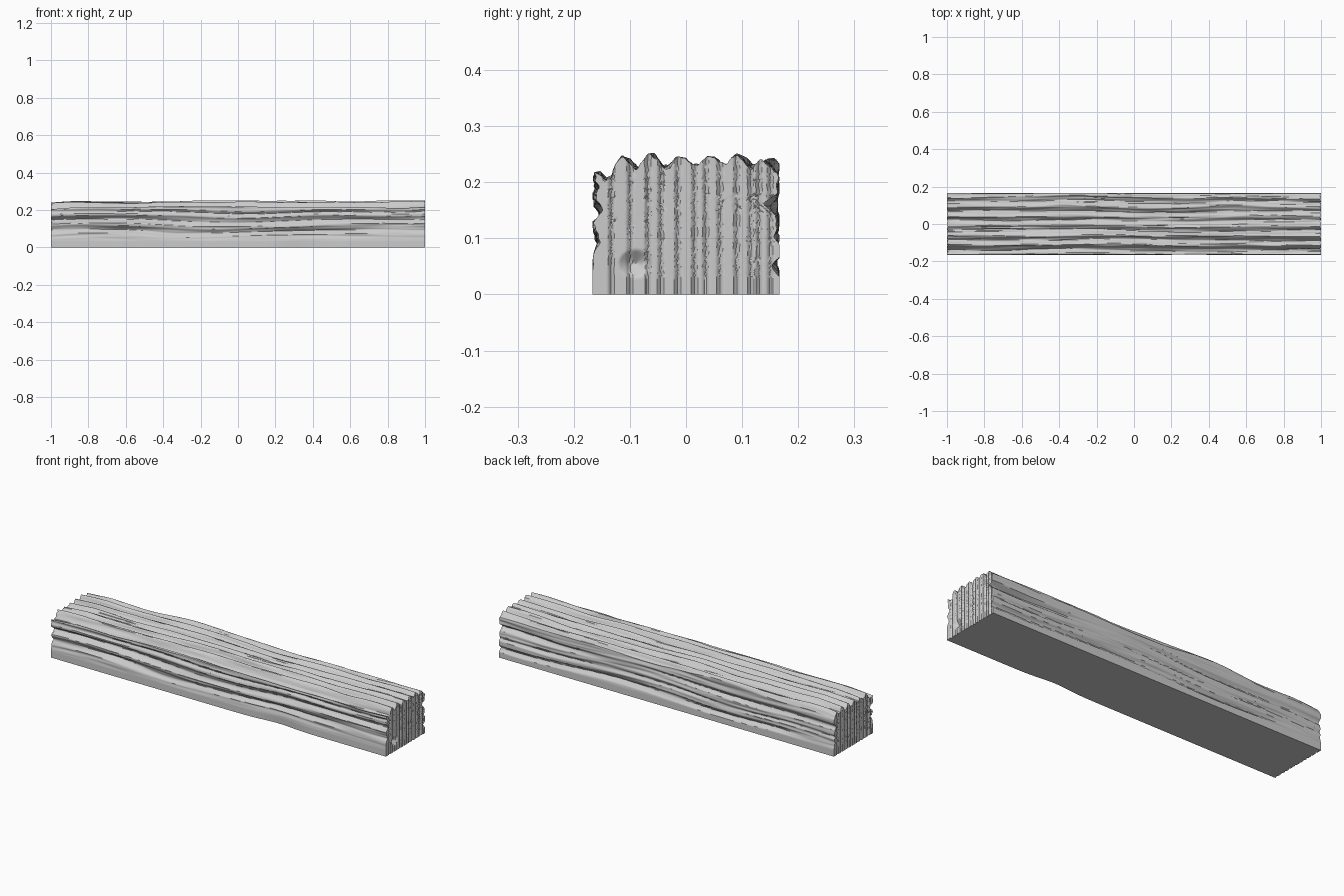
import bpy, bmesh, math
from mathutils import Vector, noise

old = bpy.data.objects.get("Cube")
if old:
    bpy.data.objects.remove(old, do_unlink=True)

HALF_W, TALL = 0.167, 0.252
NX, NY, NZ = 160, 110, 64


def grain(x, t, along, across, seed):
    """Noise stretched along the beam."""
    return noise.noise(Vector((x * along, t * across, seed)))


def clamp(v, low=0.0, high=1.0):
    return max(low, min(high, v))


def groove(t, centre, width):
    return max(0.0, 1 - abs(t - centre) / width) ** 0.8


def top_height(x, y):
    """Weathered ridges running along the top."""
    ym = y + 0.012 * grain(x, y, 1.5, 5, 3)
    h = 0.234 + 0.011 * math.cos(math.tau * (ym + 0.01) / 0.053)
    h += 0.010 * grain(x, ym, 1.6, 38, 11) + 0.007 * grain(x, ym, 4, 95, 17)
    h += 0.006 * grain(x, 0, 2.5, 1, 23)
    h -= 0.03 * clamp((-y - 0.11) / 0.05) + 0.012 * clamp((y - 0.12) / 0.04)
    h -= 0.012 * clamp((-x - 0.85) / 0.15)
    return min(h, TALL)


def side_depth(x, z, lines, seed):
    """Wandering splits and fine grain on a long side."""
    zm = z + 0.022 * grain(x, z, 1.7, 4, seed)
    d = 0.0
    for n, (centre, width, depth) in enumerate(lines):
        strength = clamp(0.75 + 0.9 * grain(x, n, 1.6, 3.7, seed + 5))
        d += depth * strength * groove(zm, centre, width)
    fade = clamp((z - 0.035) / 0.03)
    d += fade * (0.007 * (grain(x, zm, 1.6, 30, seed + 9) + 0.5)
                 + 0.004 * grain(x, zm, 4, 80, seed + 13))
    return max(d, 0.0)


FRONT = [(0.085, 0.02, 0.024), (0.14, 0.022, 0.024), (0.185, 0.012, 0.01)]
BACK = [(0.06, 0.018, 0.018), (0.112, 0.012, 0.010), (0.165, 0.016, 0.022)]
END_CUTS = (-.133, -.1, -.068, -.045, -.015, .015, .035, .06, .09, .115, .13, .15)


def end_depth(y, z, side):
    """Vertical saw grooves, with one chipped hollow."""
    d = max(0.007 * groove(y * side, c, 0.005) for c in END_CUTS)
    if side > 0:
        d += 0.02 * max(0, 1 - math.hypot((y + 0.09) / 0.03, (z - 0.055) / 0.025))
    return d


def place(i, j, k):
    x, v, w = 2 * i / NX - 1, j / NY, k / NZ
    z = w * top_height(x, (2 * v - 1) * HALF_W)
    front = -HALF_W + side_depth(x, z, FRONT, 31)
    front += 0.014 * math.exp(-((x - 0.35) / 0.12) ** 2) * (1 - w)
    back = HALF_W - side_depth(x, z, BACK, 57)
    y = front + v * (back - front)
    if i in (0, NX):
        x -= x * end_depth(y, z, x)
    return x, y, z


# Weathered beam: the six sides of a grid box share their border vertices
bm = bmesh.new()
verts = {}


def vert(*key):
    if key not in verts:
        verts[key] = bm.verts.new(place(*key))
    return verts[key]


def sheet(na, nb, where):
    for a in range(na):
        for b in range(nb):
            corners = (a, b), (a + 1, b), (a + 1, b + 1), (a, b + 1)
            bm.faces.new([vert(*where(*c)) for c in corners])


for end in (0, 1):
    sheet(NX, NY, lambda a, b: (a, b, end * NZ))
    sheet(NX, NZ, lambda a, b: (a, end * NY, b))
    sheet(NY, NZ, lambda a, b: (end * NX, a, b))
bmesh.ops.recalc_face_normals(bm, faces=bm.faces)

mesh = bpy.data.meshes.new("weathered_beam")
bm.to_mesh(mesh)
bm.free()
beam = bpy.data.objects.new("weathered_beam", mesh)
bpy.context.collection.objects.link(beam)

# Plain grey wood
wood = bpy.data.materials.new("grey_wood")
wood.use_nodes = True
colour = (0.6, 0.6, 0.6, 1)
wood.diffuse_color = colour
wood.node_tree.nodes["Principled BSDF"].inputs["Base Color"].default_value = colour
mesh.materials.append(wood)

bpy.context.view_layer.objects.active = beam
beam.select_set(True)
bpy.ops.object.shade_smooth_by_angle(angle=math.radians(40))
